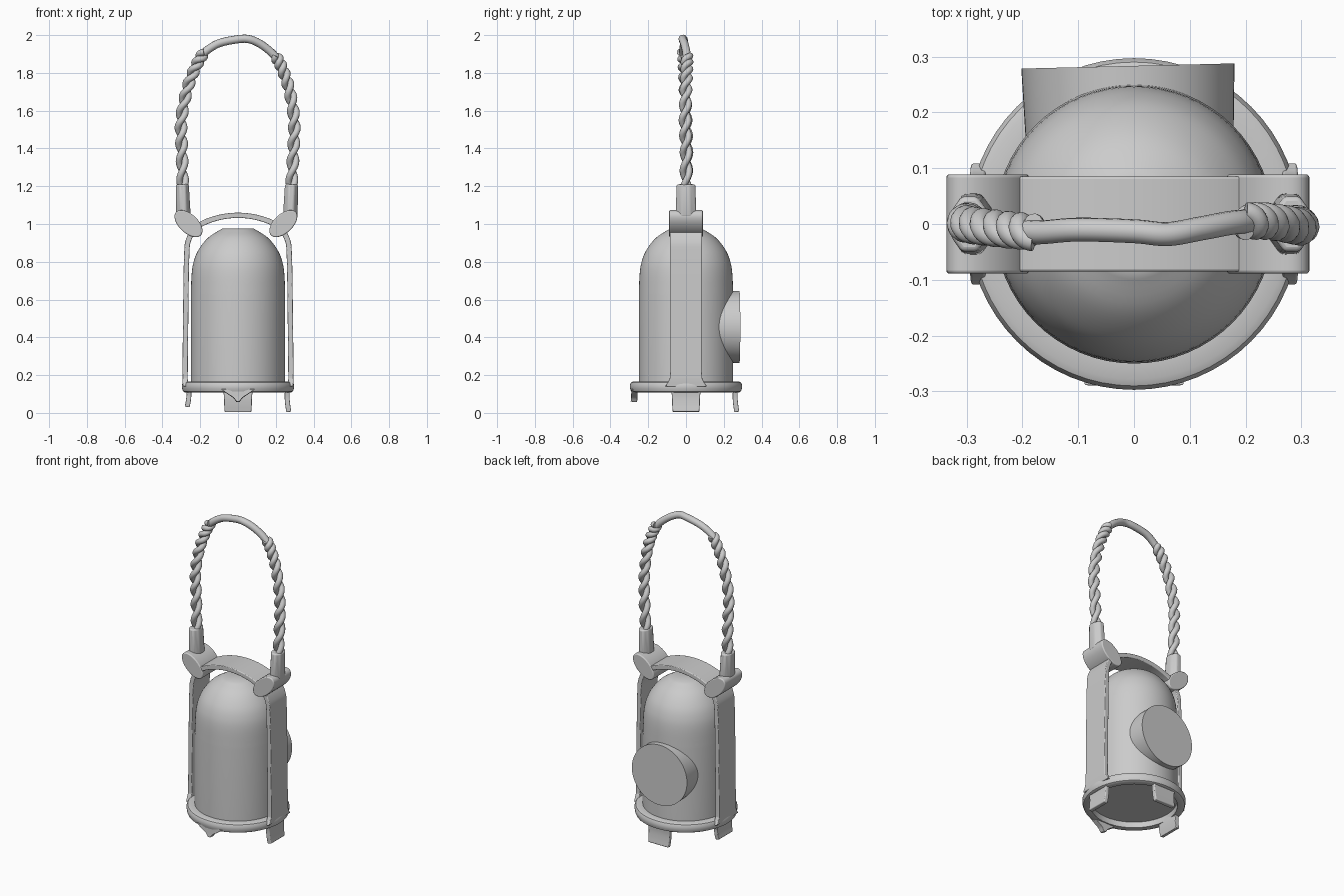
import bpy, bmesh, math
from mathutils import Vector, Matrix

if "Cube" in bpy.data.objects:
    bpy.data.objects.remove(bpy.data.objects["Cube"])


def make(name, bm, bevel=0.0, angle=40):
    bmesh.ops.recalc_face_normals(bm, faces=bm.faces)
    me = bpy.data.meshes.new(name)
    bm.to_mesh(me)
    bm.free()
    ob = bpy.data.objects.new(name, me)
    bpy.context.collection.objects.link(ob)
    bpy.context.view_layer.objects.active = ob
    bpy.ops.object.select_all(action='DESELECT')
    ob.select_set(True)
    bpy.ops.object.shade_smooth_by_angle(angle=math.radians(angle))
    if bevel:
        m = ob.modifiers.new("Bevel", 'BEVEL')
        m.width, m.segments, m.limit_method = bevel, 3, 'ANGLE'
    return ob


def smooth_path(pts, n=10):
    """Catmull-Rom through tuples of any matching size."""
    p = [Vector(q) for q in pts]
    p = [2 * p[0] - p[1]] + p + [2 * p[-1] - p[-2]]
    out = []
    for i in range(1, len(p) - 2):
        a, b, c, d = p[i - 1:i + 3]
        for k in range(n):
            t = k / n
            out.append(0.5 * (2 * b + (c - a) * t + (2 * a - 5 * b + 4 * c - d) * t * t
                              + (3 * b - a - 3 * c + d) * t ** 3))
    return out + [p[-2]]


def lathe(name, profile, closed=False, seg=64):
    bm = bmesh.new()
    rings = [[bm.verts.new((r * math.cos(2 * math.pi * i / seg), r * math.sin(2 * math.pi * i / seg), z))
              for i in range(seg)] for r, z in profile]
    pairs = list(zip(rings, rings[1:] + rings[:1]))
    for a, b in (pairs if closed else pairs[:-1]):
        for i in range(seg):
            j = (i + 1) % seg
            bm.faces.new((a[i], a[j], b[j], b[i]))
    if not closed:
        bm.faces.new(rings[0])
        bm.faces.new(rings[-1])
    return make(name, bm)


def ribbon(name, path, thick, turn=0, n=8):
    """Flat band along (x, z, half width) points, turned about z."""
    pts = smooth_path(path, n)
    bm = bmesh.new()
    rings = []
    for i, p in enumerate(pts):
        t = pts[min(i + 1, len(pts) - 1)] - pts[max(i - 1, 0)]
        nx, nz = Vector((-t.y, t.x)).normalized() * thick / 2
        rings.append([bm.verts.new((p.x + s * nx, w * p.z, p.y + s * nz))
                      for s, w in ((-1, -1), (1, -1), (1, 1), (-1, 1))])
    for a, b in zip(rings, rings[1:]):
        for i in range(4):
            bm.faces.new((a[i], a[(i + 1) % 4], b[(i + 1) % 4], b[i]))
    bm.faces.new(rings[0])
    bm.faces.new(rings[-1])
    bm.transform(Matrix.Rotation(math.radians(turn), 4, 'Z'))
    return make(name, bm, 0.006)


def cone(name, r1, r2, depth, matrix, seg=48, bevel=0.0):
    bm = bmesh.new()
    bmesh.ops.create_cone(bm, cap_ends=True, segments=seg, radius1=r1, radius2=r2, depth=depth)
    bm.transform(matrix)
    return make(name, bm, bevel)


def tube(name, pts, radius):
    cu = bpy.data.curves.new(name, 'CURVE')
    cu.dimensions = '3D'
    cu.bevel_depth, cu.bevel_resolution, cu.use_fill_caps = radius, 4, True
    sp = cu.splines.new('POLY')
    sp.points.add(len(pts) - 1)
    for q, p in zip(sp.points, pts):
        q.co = (*p, 1)
    sp.use_smooth = True
    ob = bpy.data.objects.new(name, cu)
    bpy.context.collection.objects.link(ob)
    bpy.ops.object.select_all(action='DESELECT')
    ob.select_set(True)
    bpy.context.view_layer.objects.active = ob
    bpy.ops.object.convert(target='MESH')


def rot(deg, axis):
    return Matrix.Rotation(math.radians(deg), 4, axis)


# Domed body with a small flat top
dome = smooth_path([(0.25, 0.62), (0.245, 0.74), (0.232, 0.81), (0.205, 0.87),
                    (0.155, 0.93), (0.085, 0.975)], 5)
lathe("body", [(0.25, 0.145)] + [tuple(p) for p in dome])

# Base ring with a rounded section
lathe("base_ring", [(0.25, 0.11), (0.28, 0.108), (0.291, 0.114), (0.296, 0.128), (0.297, 0.148),
                    (0.29, 0.162), (0.278, 0.167), (0.246, 0.167)], closed=True)

# Strap arching over the body, flared where it meets the ring
half = [(0.278, 0.14, 0.11), (0.28, 0.175, 0.09), (0.28, 0.22, 0.085), (0.277, 0.5, 0.085),
        (0.272, 0.82, 0.085), (0.26, 0.92, 0.085), (0.21, 0.99, 0.085), (0.11, 1.032, 0.085)]
ribbon("strap", half + [(0, 1.046, 0.085)] + [(-x, z, w) for x, z, w in reversed(half)], 0.028)

# Feet below the ring, and the pointed front lip
foot = [(0.262, 0.13, 0.08), (0.26, 0.085, 0.074), (0.263, 0.045, 0.073), (0.269, 0.005, 0.07)]
ribbon("right_foot", foot, 0.026)
ribbon("back_foot", foot, 0.026, 90)
ribbon("left_foot", [(x, 0.028 + z * 0.78, w) for x, z, w in foot], 0.026, 180)
ribbon("front_lip", [(0.272, 0.125, 0.09), (0.273, 0.1, 0.055), (0.274, 0.08, 0.025),
                     (0.276, 0.058, 0.008)], 0.034, -90)

# Round lens drum on the back
cone("back_lens", 0.185, 0.191, 0.16,
     Matrix.Translation((-0.009, 0.203, 0.455)) @ rot(1.4, 'Z') @ rot(-90, 'X'), 64)

# Oval clamps and rope sockets on both shoulders
for side, s, cx, sx in (("left", -1, -0.262, -0.292), ("right", 1, 0.24, 0.28)):
    cone(side + "_clamp", 1, 1, 0.178,
         Matrix.Translation((cx, 0, 1.002)) @ rot(-43 * s, 'Y')
         @ Matrix.Diagonal((0.09, 1, 0.05, 1)) @ rot(90, 'X'), 40, 0.006)
    cone(side + "_socket", 0.06, 0.053, 0.17,
         Matrix.Translation((sx, 0, 1.125)) @ rot(2 * s, 'Y')
         @ Matrix.Diagonal((0.7, 1, 1, 1)) @ rot(22.5, 'Z'), 8, 0.008)

# Two-strand twisted ropes rising from the sockets
ropes = {
    "left": [(-0.292, 0.0, 1.18), (-0.297, 0.005, 1.38), (-0.3, 0.0, 1.55),
             (-0.27, -0.005, 1.71), (-0.225, -0.01, 1.83), (-0.18, -0.015, 1.91)],
    "right": [(0.282, 0.0, 1.18), (0.293, 0.0, 1.38), (0.297, -0.005, 1.55),
              (0.272, 0.0, 1.71), (0.235, 0.005, 1.82), (0.2, 0.005, 1.89)]}
for side, path in ropes.items():
    pts = smooth_path(path, 24)
    for k in range(2):
        strand = []
        for i, p in enumerate(pts):
            t = (pts[min(i + 1, len(pts) - 1)] - pts[max(i - 1, 0)]).normalized()
            u = Vector((0, 1, 0))
            a = math.pi * k + 2 * math.pi * 5 * i / (len(pts) - 1)
            strand.append(p + 0.0165 * (math.cos(a) * u + math.sin(a) * t.cross(u)))
        tube(f"{side}_rope_strand_{k + 1}", strand, 0.0175)

# Plain grip joining the ropes
tube("grip", smooth_path([(-0.205, -0.01, 1.875), (-0.17, -0.015, 1.915), (-0.1, -0.01, 1.957),
                          (0.0, -0.013, 1.978), (0.06, -0.018, 1.978), (0.12, -0.008, 1.952),
                          (0.18, 0.003, 1.905), (0.22, 0.005, 1.855)]), 0.0215)
